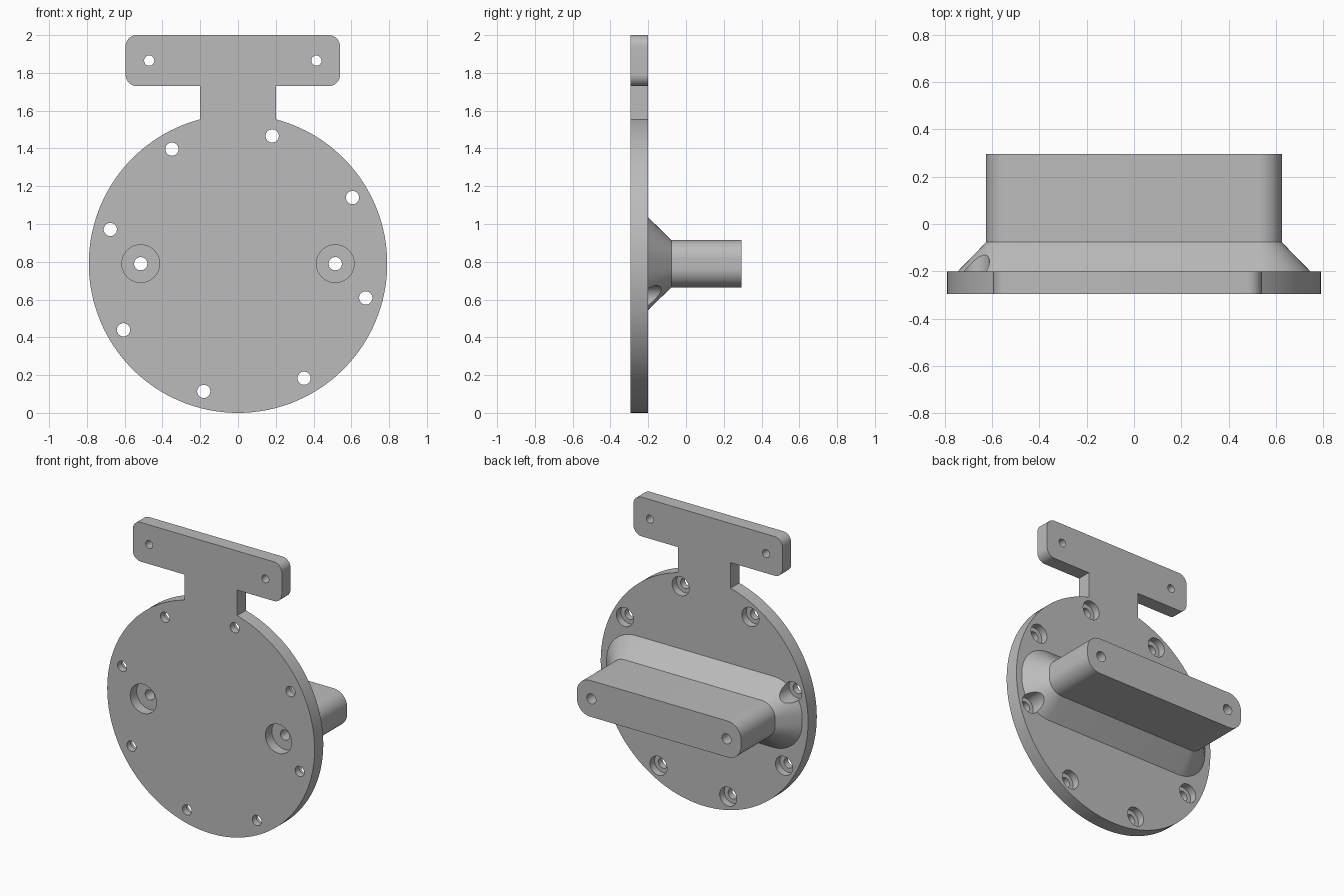
import bpy, bmesh
from math import sin, cos, acos, pi, radians

cube = bpy.data.objects.get("Cube")
if cube:
    bpy.data.objects.remove(cube, do_unlink=True)

grey = bpy.data.materials.new("plain grey")
grey.use_nodes = True
colour = (0.5, 0.5, 0.5, 1)
grey.diffuse_color = colour
grey.node_tree.nodes["Principled BSDF"].inputs["Base Color"].default_value = colour

FRONT, BACK, END = -0.295, -0.2, 0.295
R = 0.79            # disc radius, also the height of its centre


def arc(cx, cz, r, start, stop, steps):
    angles = [start + (stop - start) * i / steps for i in range(steps + 1)]
    return [(cx + r * cos(a), cz + r * sin(a)) for a in angles]


def rounded_rect(cx, cz, hx, hz, r, steps=12):
    points = []
    for k, (sx, sz) in enumerate([(1, 1), (-1, 1), (-1, -1), (1, -1)]):
        points += arc(cx + sx * (hx - r), cz + sz * (hz - r), r,
                      k * pi / 2, (k + 1) * pi / 2, steps)
    return points


def loft(name, sections):
    """Solid through matching outlines, each given as (y, points)."""
    bm = bmesh.new()
    rings = [[bm.verts.new((x, y, z)) for x, z in pts] for y, pts in sections]
    for a, b in zip(rings, rings[1:]):
        for i in range(len(a)):
            bm.faces.new((a[i - 1], a[i], b[i], b[i - 1]))
    bm.faces.new(rings[0])
    bm.faces.new(rings[-1])
    bmesh.ops.recalc_face_normals(bm, faces=bm.faces)
    mesh = bpy.data.meshes.new(name)
    bm.to_mesh(mesh)
    bm.free()
    mesh.materials.append(grey)
    obj = bpy.data.objects.new(name, mesh)
    bpy.context.collection.objects.link(obj)
    return obj


def bore(x, z, steps):
    """Stepped round cutter along y, from (y, radius) pairs."""
    cutter = loft("bore_cutter", [(y, arc(x, z, r, 0, 2 * pi * 39 / 40, 39)) for y, r in steps])
    cutter.hide_render = True
    return cutter


def combine(target, tool, operation):
    mod = target.modifiers.new("combine", "BOOLEAN")
    mod.operation, mod.solver, mod.object = operation, "EXACT", tool
    bpy.context.view_layer.objects.active = target
    bpy.ops.object.modifier_apply(modifier=mod.name)
    bpy.data.objects.remove(tool, do_unlink=True)


# Round plate with a neck and a slightly off-centre mounting bar
neck, bar_low, bar_high, left, right, corner = 0.2, 1.73, 2.0, 0.54, -0.595, 0.06
a = acos(neck / R)
outline = arc(0, R, R, pi - a, 2 * pi + a, 128)
bar = rounded_rect((left + right) / 2, (bar_low + bar_high) / 2,
                   (left - right) / 2, (bar_high - bar_low) / 2, corner, 10)
outline += [(neck, bar_low)] + bar[-11:] + bar[:-11] + [(-neck, bar_low)]
plate = loft("flanged_plate", [(FRONT, outline), (BACK, outline)])

# Rounded block on the back with a flared foot
foot = rounded_rect(0, R, 0.745, 0.245, 0.22)
block = rounded_rect(0, R, 0.625, 0.125, 0.1)
boss = loft("rear_boss", [(BACK - 0.03, foot), (BACK, foot), (BACK + 0.123, block), (END, block)])
combine(plate, boss, "UNION")

# Ring of screw holes, counterbored from the back
for k in range(8):
    t = radians(30 + 45 * k)
    combine(plate, bore(0.7 * cos(t), R + 0.7 * sin(t),
                        [(-0.4, 0.035), (-0.25, 0.035), (-0.25, 0.065), (0, 0.065)]), "DIFFERENCE")

# Two long holes through the block, with pockets on the front
for x in (-0.515, 0.515):
    combine(plate, bore(x, R, [(-0.4, 0.1), (FRONT + 0.07, 0.1),
                               (FRONT + 0.07, 0.035), (0.4, 0.035)]), "DIFFERENCE")

# Bar holes
for x in (-0.47, 0.415):
    combine(plate, bore(x, 1.865, [(-0.4, 0.027), (0, 0.027)]), "DIFFERENCE")

bpy.ops.object.select_all(action="DESELECT")
plate.select_set(True)
bpy.context.view_layer.objects.active = plate
bpy.ops.object.shade_smooth_by_angle(angle=radians(30))
